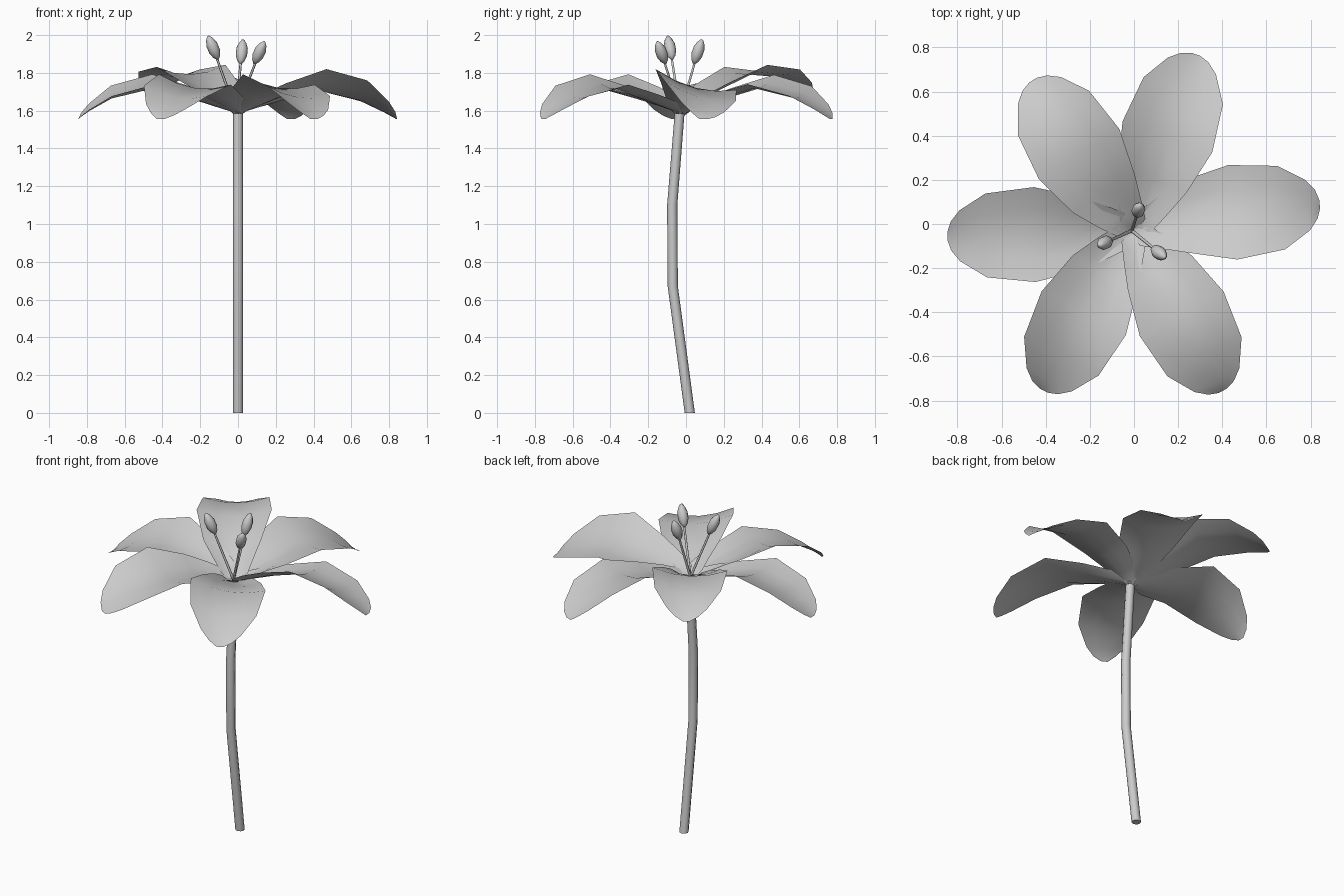
import bpy, math
from mathutils import Vector

if "Cube" in bpy.data.objects:
    bpy.data.objects.remove(bpy.data.objects["Cube"])


def add_mesh(name, verts, faces, angle=60):
    me = bpy.data.meshes.new(name)
    me.from_pydata([tuple(v) for v in verts], [], faces)
    me.update()
    ob = bpy.data.objects.new(name, me)
    bpy.context.collection.objects.link(ob)
    bpy.ops.object.select_all(action='DESELECT')
    ob.select_set(True)
    bpy.context.view_layer.objects.active = ob
    bpy.ops.object.shade_smooth_by_angle(angle=math.radians(angle))
    return ob


def tube(name, path, radii, n=8, axis=Vector((0, 0, 1))):
    """Rings perpendicular to axis along a path, capped at both ends."""
    q = Vector((0, 0, 1)).rotation_difference(axis)
    verts = []
    for p, r in zip(path, radii):
        for k in range(n):
            a = 2 * math.pi * k / n
            verts.append(Vector(p) + q @ Vector((r * math.cos(a), r * math.sin(a), 0)))
    faces = [(i * n + k, i * n + (k + 1) % n, (i + 1) * n + (k + 1) % n, (i + 1) * n + k)
             for i in range(len(path) - 1) for k in range(n)]
    m = (len(path) - 1) * n
    faces += [tuple(range(n))[::-1], tuple(range(m, m + n))]
    return add_mesh(name, verts, faces)


# Bent stem
tube("stem", [(0, 0.02, 0), (0, -0.07, 0.67), (0, -0.073, 1.1), (0, -0.034, 1.585)],
     [0.027, 0.027, 0.027, 0.026])

# Petal rows: distance out, half width, midrib height, edge rise, sideways tilt
ROWS = [(0.0, 0.03, 1.575, 0.01, 0.0),
        (0.02, 0.075, 1.59, 0.035, 0.005),
        (0.10, 0.11, 1.615, 0.045, 0.02),
        (0.24, 0.165, 1.66, 0.045, 0.04),
        (0.45, 0.215, 1.72, 0.045, 0.055),
        (0.67, 0.19, 1.67, 0.035, 0.055),
        (0.79, 0.115, 1.60, 0.02, 0.03),
        (0.83, 0.065, 1.57, 0.01, 0.015),
        (0.845, 0.02, 1.555, 0.0, 0.0)]
COLS = [-1, -0.5, 0, 0.5, 1]


def petal(name, angle, tilt, lift, dx, dy):
    a = math.radians(angle)
    out, side = Vector((math.cos(a), math.sin(a), 0)), Vector((-math.sin(a), math.cos(a), 0))
    verts = []
    for r, w, z, rise, t in ROWS:
        for u in COLS:
            h = z + rise * u * u - t * tilt * u + lift * r
            f = min(1, r / 0.2)      # sideways offset fades out at the base
            verts.append(Vector((dx * f, -0.03 + dy * f, h)) + out * r + side * (w * u))
    n = len(COLS)
    faces = [(i * n + j, (i + 1) * n + j, (i + 1) * n + j + 1, i * n + j + 1)
             for i in range(len(ROWS) - 1) for j in range(n - 1)]
    add_mesh(name, verts, faces)


# Six petals, one of them raised
for i, args in enumerate([(5.5, 1.0, 0, 0, 0.04), (71, -0.45, 0, 0.005, 0),
                          (122, 0.1, 0.16, -0.01, -0.035), (181, 0.5, 0, 0, -0.01),
                          (242.5, 0.5, 0, -0.02, 0.025), (298, 0.5, 0, 0.005, 0.02)]):
    petal(f"petal_{i + 1}", *args)

# Three stamens: thin filament and spindle-shaped anther
base = Vector((-0.01, -0.03, 1.59))
for i, c in enumerate([(-0.132, -0.085, 1.933), (0.02, 0.063, 1.912), (0.113, -0.13, 1.907)]):
    c = Vector(c)
    d = (c - base).normalized()
    tube(f"filament_{i + 1}", [base, c], [0.008, 0.006], 6, d)
    d = (d + Vector(((c - base).x * 0.5, (c - base).y * 0.5, 0))).normalized()
    tube(f"anther_{i + 1}", [c + d * s for s in (-0.068, -0.05, -0.02, 0.02, 0.05, 0.068)],
         [0.006, 0.02, 0.03, 0.03, 0.019, 0.006], 8, d)
